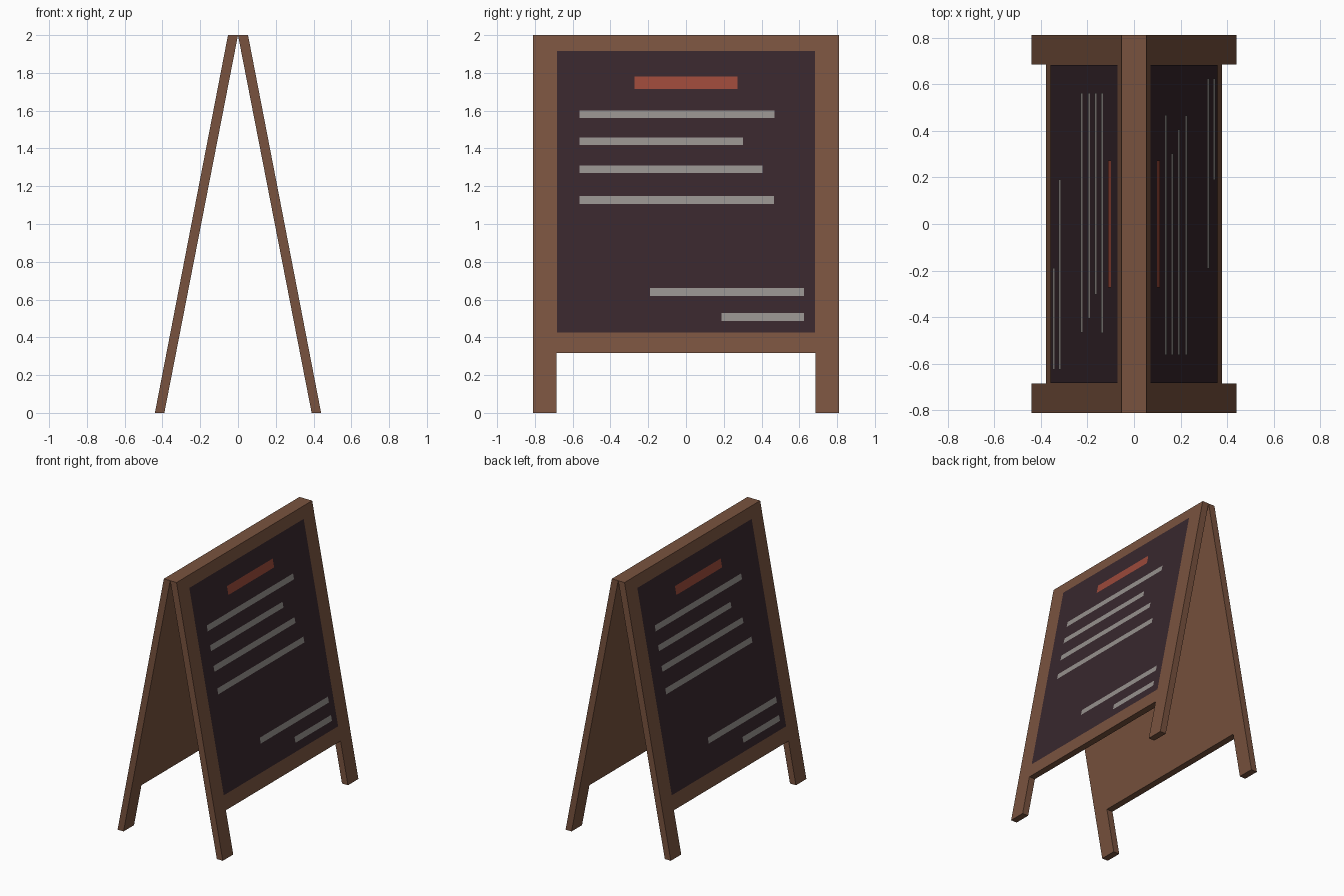
import bpy, bmesh

if "Cube" in bpy.data.objects:
    bpy.data.objects.remove(bpy.data.objects["Cube"])

TOP = 2.0


def outer_x(z):
    return 0.053 + (0.44 - 0.053) * (TOP - z) / TOP


def inner_x(z):
    return 0.39 * (TOP - z) / TOP


def material(name, rgb):
    m = bpy.data.materials.new(name)
    m.diffuse_color = (*rgb, 1)
    m.use_nodes = True
    m.node_tree.nodes["Principled BSDF"].inputs["Base Color"].default_value = m.diffuse_color
    return m


wood = material("brown_wood", (0.19, 0.086, 0.049))
slate = material("dark_slate", (0.039, 0.02, 0.026))
red = material("red_chalk", (0.32, 0.066, 0.041))
white = material("pale_chalk", (0.30, 0.28, 0.265))


def finish(bm, name, mat, turn):
    # the second side is the first one turned half way round z
    s = -1 if turn else 1
    for v in bm.verts:
        v.co.x *= s
        v.co.y *= s
    mesh = bpy.data.meshes.new(name)
    bm.to_mesh(mesh)
    bm.free()
    mesh.materials.append(mat)
    bpy.context.collection.objects.link(bpy.data.objects.new(name, mesh))


def frame(name, turn):
    # one leaning slab with two legs cut out at the bottom
    w, leg, rail = 0.81, 0.685, 0.318
    outline = [(-w, 0), (-leg, 0), (-leg, rail), (leg, rail),
               (leg, 0), (w, 0), (w, TOP), (-w, TOP)]
    bm = bmesh.new()
    out = [bm.verts.new((outer_x(z), y, z)) for y, z in outline]
    inn = [bm.verts.new((inner_x(z), y, z)) for y, z in outline]
    bm.faces.new(out)
    bm.faces.new(inn[::-1])
    for i in range(len(outline)):
        j = (i + 1) % len(outline)
        bm.faces.new((out[j], out[i], inn[i], inn[j]))
    bmesh.ops.recalc_face_normals(bm, faces=bm.faces)
    finish(bm, name, wood, turn)


def sheets(name, mat, rects, lift, turn):
    # flat rectangles lying on the outer face
    bm = bmesh.new()
    for y0, y1, z0, z1 in rects:
        bm.faces.new([bm.verts.new((outer_x(z) + lift, y, z))
                      for y, z in ((y0, z0), (y1, z0), (y1, z1), (y0, z1))])
    finish(bm, name, mat, turn)


# menu lines: y start, y end, centre height
lines = [(-0.563, 0.468, 1.581), (-0.563, 0.302, 1.438), (-0.563, 0.405, 1.29),
         (-0.563, 0.466, 1.128), (-0.19, 0.624, 0.639), (0.188, 0.624, 0.507)]
line_rects = [(a, b, z - 0.021, z + 0.021) for a, b, z in lines]

for side, turn in (("right", False), ("left", True)):
    frame(side + "_frame", turn)
    sheets(side + "_chalkboard", slate, [(-0.683, 0.683, 0.425, 1.915)], 0.0015, turn)
    sheets(side + "_title_bar", red, [(-0.273, 0.273, 1.716, 1.78)], 0.003, turn)
    sheets(side + "_menu_lines", white, line_rects, 0.003, turn)
